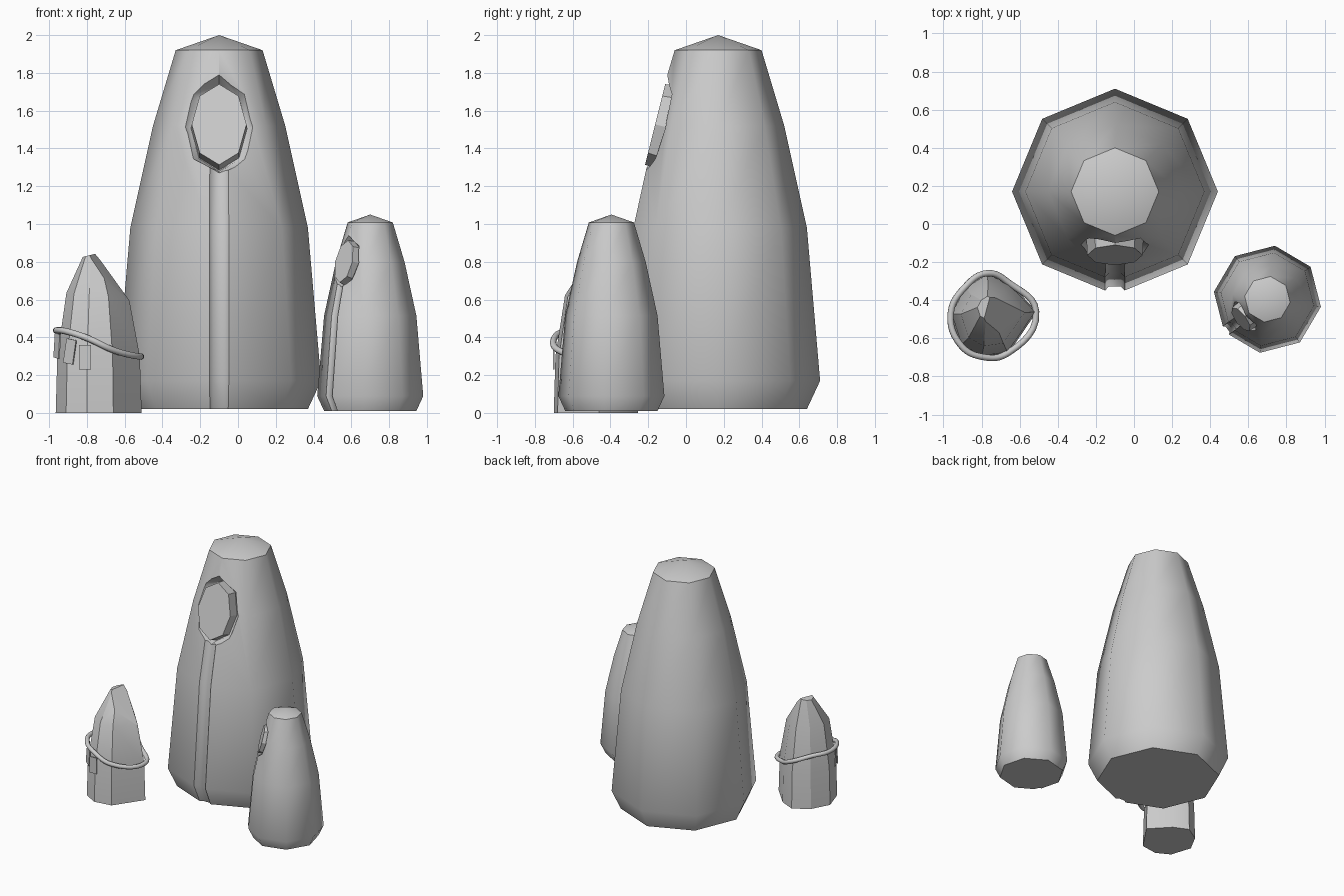
import bpy, bmesh
from math import sin, cos, radians, pi
from mathutils import Matrix, Vector

if "Cube" in bpy.data.objects:
    bpy.data.objects.remove(bpy.data.objects["Cube"])


def finish(name, bm, smooth=None):
    bmesh.ops.recalc_face_normals(bm, faces=bm.faces)
    me = bpy.data.meshes.new(name)
    bm.to_mesh(me)
    bm.free()
    ob = bpy.data.objects.new(name, me)
    bpy.context.collection.objects.link(ob)
    if smooth:
        activate(ob)
        bpy.ops.object.shade_smooth_by_angle(angle=radians(smooth))
    return ob


def activate(ob):
    bpy.ops.object.select_all(action='DESELECT')
    ob.select_set(True)
    bpy.context.view_layer.objects.active = ob


def loft(rings, apex=None):
    """Skin closed rings of equal length and cap both ends."""
    bm = bmesh.new()
    vs = [[bm.verts.new(p) for p in r] for r in rings]
    n = len(vs[0])
    for a, b in zip(vs, vs[1:]):
        for i in range(n):
            j = (i + 1) % n
            bm.faces.new((a[i], a[j], b[j], b[i]))
    bm.faces.new(vs[0][::-1])
    if apex:
        t = bm.verts.new(apex)
        for i in range(n):
            bm.faces.new((vs[-1][i], vs[-1][(i + 1) % n], t))
    else:
        bm.faces.new(vs[-1])
    return bm


def octagon_plug(back, front, d0, d1):
    """Tapered octagon lying on the sloping front of a statue."""
    frame = Matrix.Translation((0, -0.345, 1.53)) @ Matrix.Rotation(radians(76), 4, 'X')
    def ring(r, d):
        return [frame @ Vector((r[0] * cos(k * pi / 4), r[1] * sin(k * pi / 4), d)) for k in range(8)]
    return loft([ring(back, d0), ring(front, d1)])


def carve(ob, cutter):
    activate(ob)
    m = ob.modifiers.new("carve", 'BOOLEAN')
    m.operation, m.solver, m.object = 'DIFFERENCE', 'EXACT', cutter
    bpy.ops.object.modifier_apply(modifier=m.name)
    bpy.data.objects.remove(cutter)


PROFILE = [(0.47, 0.02), (0.54, 0.17), (0.47, 0.98), (0.35, 1.52), (0.23, 1.92)]


def statue(name, loc, turn, scale):
    # eight-sided tapering body
    rings = [[(r * cos(k * pi / 4), r * sin(k * pi / 4), z) for k in range(8)] for r, z in PROFILE]
    body = finish(name + "_body", loft(rings, (0, 0, 2.0)))
    # groove down the front corner
    cut = [(0.47, 0.0), (0.475, 0.02), (0.54, 0.17), (0.47, 0.98), (0.40, 1.31)]
    g = [[(-0.10, -r - 0.03, z), (0.10, -r - 0.03, z), (0.032, -r + 0.042, z), (-0.032, -r + 0.042, z)]
         for r, z in cut]
    carve(body, finish("groove_cutter", loft(g)))
    # hollow with a flat plate set in it
    carve(body, finish("hollow_cutter", octagon_plug((0.15, 0.235), (0.32, 0.30), -0.095, 0.06)))
    activate(body)
    bpy.ops.object.shade_smooth_by_angle(angle=radians(48))
    plate = finish(name + "_plate", octagon_plug((0.15, 0.23), (0.145, 0.22), -0.11, -0.012), 30)
    for ob in (body, plate):
        ob.location, ob.rotation_euler, ob.scale = loc, (0, 0, turn), (scale,) * 3


statue("large_statue", (-0.1, 0.17, 0), 0, 1.0)
statue("small_statue", (0.7, -0.395, 0), radians(-53), 0.525)

# broken standing stone
C = Vector((-0.755, -0.48))
OUT = [(-0.51, -0.46), (-0.65, -0.31), (-0.77, -0.255), (-0.89, -0.33),
       (-0.965, -0.47), (-0.91, -0.64), (-0.80, -0.70), (-0.66, -0.68)]


def stone_ring(s, z, dx=0, dy=0, tilt=0):
    pts = [C + (Vector(p) - C) * s for p in OUT]
    return [(p.x + dx, p.y + dy, z + tilt * (p.x - C.x)) for p in pts]


bm = loft([stone_ring(1, 0), stone_ring(0.96, 0.3), stone_ring(0.73, 0.62, tilt=-0.1),
           stone_ring(0.27, 0.84, -0.01, 0.04, 0.25)])
cut = bmesh.ops.bisect_plane(bm, geom=bm.verts[:] + bm.edges[:] + bm.faces[:], plane_co=(-0.765, -0.39, 0.85),
                             plane_no=(0.74, -0.24, 0.62), clear_outer=True)
bmesh.ops.holes_fill(bm, edges=[e for e in bm.edges if e.is_boundary])
finish("standing_stone", bm, 25)


# rope slung around the stone
def rope_z(x):
    t = min(max((x + 0.95) / 0.43, 0), 1)
    return 0.435 - 0.137 * t * t * (3 - 2 * t)


cu = bpy.data.curves.new("rope", 'CURVE')
cu.dimensions, cu.bevel_depth, cu.bevel_resolution, cu.resolution_u = '3D', 0.017, 3, 6
sp = cu.splines.new('BEZIER')
sp.bezier_points.add(len(OUT) - 1)
sp.use_cyclic_u = True
for bp, p in zip(sp.bezier_points, OUT):
    q = C + (Vector(p) - C) * 0.985
    bp.co = (q.x, q.y, rope_z(q.x))
    bp.handle_left_type = bp.handle_right_type = 'AUTO'
rope = bpy.data.objects.new("rope", cu)
bpy.context.collection.objects.link(rope)
activate(rope)
bpy.ops.object.convert(target='MESH')
bpy.ops.object.shade_smooth_by_angle(angle=radians(60))

# hanging paper strips
for i, (x, y, z, turn, lean) in enumerate([(-0.957, -0.55, 0.355, -65, 8), (-0.89, -0.65, 0.325, -35, 10),
                                           (-0.81, -0.70, 0.295, 0, 0)]):
    bm = bmesh.new()
    bmesh.ops.create_cube(bm, size=1)
    bmesh.ops.scale(bm, vec=(0.062, 0.008, 0.13), verts=bm.verts)
    ob = finish(f"paper_strip_{i + 1}", bm)
    ob.location = (x, y, z)
    ob.rotation_euler = (0, radians(lean), radians(turn))
